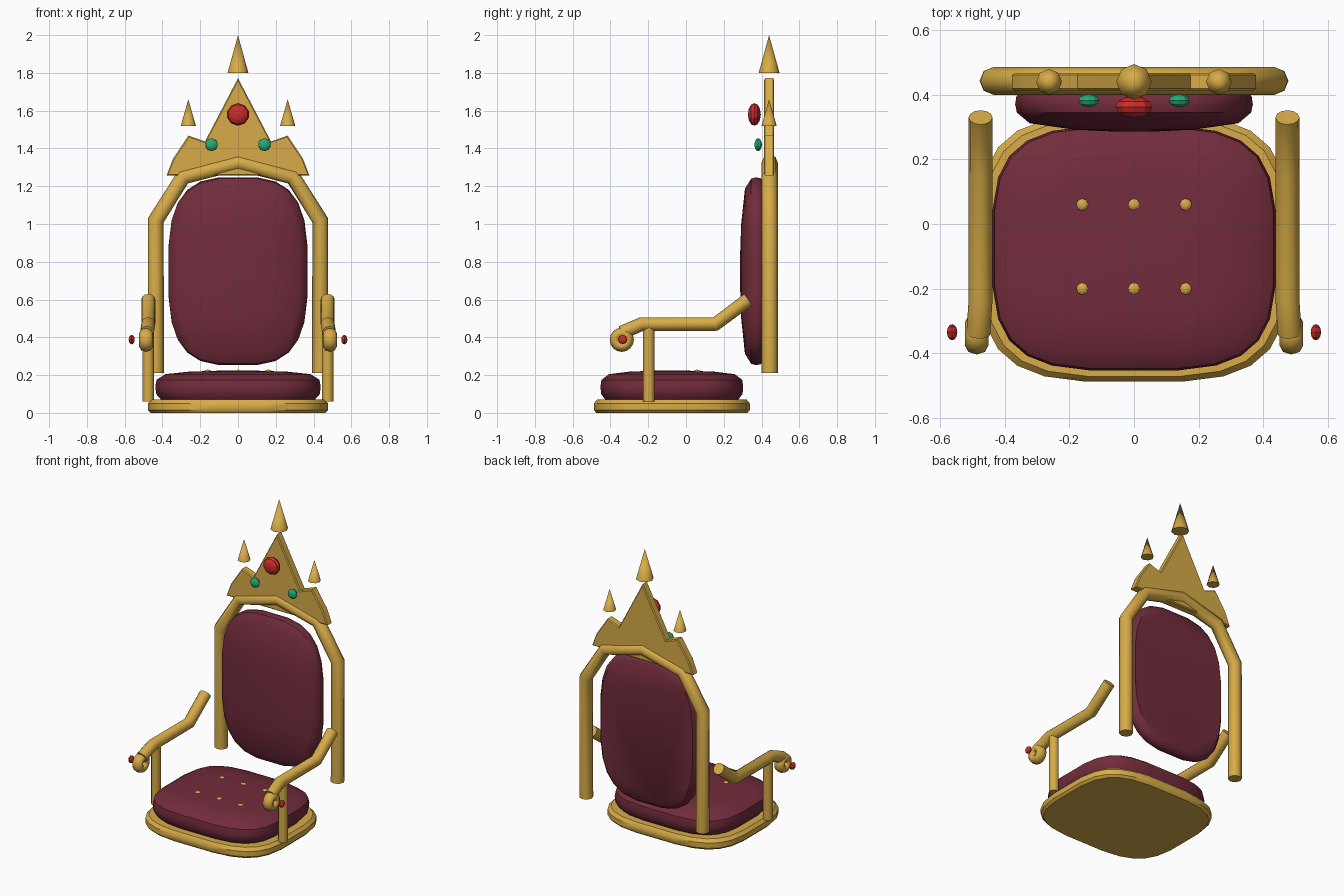
import bpy, bmesh, math
from mathutils import Vector, Matrix

cube = bpy.data.objects.get("Cube")
if cube:
    bpy.data.objects.remove(cube, do_unlink=True)


def material(name, color):
    m = bpy.data.materials.new(name)
    m.use_nodes = True
    m.diffuse_color = (*color, 1)
    m.node_tree.nodes["Principled BSDF"].inputs["Base Color"].default_value = (*color, 1)
    return m


GOLD = material("gold", (0.68, 0.41, 0.065))
VELVET = material("burgundy velvet", (0.17, 0.025, 0.045))
RUBY = material("ruby red", (0.6, 0.025, 0.025))
EMERALD = material("emerald green", (0.015, 0.42, 0.19))


def finish(obj, mat, angle=40):
    obj.data.materials.clear()
    obj.data.materials.append(mat)
    bpy.ops.object.select_all(action='DESELECT')
    obj.select_set(True)
    bpy.context.view_layer.objects.active = obj
    if angle:
        bpy.ops.object.shade_smooth_by_angle(angle=math.radians(angle))
    return obj


def from_bmesh(name, bm, mat, angle=40):
    bmesh.ops.recalc_face_normals(bm, faces=bm.faces[:])
    mesh = bpy.data.meshes.new(name)
    bm.to_mesh(mesh)
    bm.free()
    obj = bpy.data.objects.new(name, mesh)
    bpy.context.collection.objects.link(obj)
    return finish(obj, mat, angle)


def pad(name, half_x, half_y, layers, mat, power=3.5, matrix=Matrix(), sides=24):
    """Rounded-rectangle slab built from stacked (height, scale) layers."""
    bm = bmesh.new()
    rings = []
    for h, s in layers:
        ring = []
        for i in range(sides):
            a = math.tau * (i + 0.5) / sides
            c, d = math.cos(a), math.sin(a)
            x = math.copysign(abs(c) ** (2 / power), c) * half_x * s
            y = math.copysign(abs(d) ** (2 / power), d) * half_y * s
            ring.append(bm.verts.new(matrix @ Vector((x, y, h))))
        rings.append(ring)
    for lo, hi in zip(rings, rings[1:]):
        for i in range(sides):
            j = (i + 1) % sides
            bm.faces.new((lo[i], lo[j], hi[j], hi[i]))
    bm.faces.new(rings[0])
    bm.faces.new(rings[-1])
    return from_bmesh(name, bm, mat)


def tube(name, points, radius, resolution=4):
    curve = bpy.data.curves.new(name, 'CURVE')
    curve.dimensions = '3D'
    curve.bevel_depth = radius
    curve.bevel_resolution = resolution
    curve.use_fill_caps = True
    spline = curve.splines.new('POLY')
    spline.points.add(len(points) - 1)
    for p, co in zip(spline.points, points):
        p.co = (*co, 1)
    obj = bpy.data.objects.new(name, curve)
    bpy.context.collection.objects.link(obj)
    bpy.ops.object.select_all(action='DESELECT')
    obj.select_set(True)
    bpy.context.view_layer.objects.active = obj
    bpy.ops.object.convert(target='MESH')
    return finish(bpy.context.view_layer.objects.active, GOLD, 50)


def gem(name, loc, radius, depth, axis, mat, sides=10):
    """Faceted flattened sphere whose poles lie along the given axis."""
    bm = bmesh.new()
    turn = Vector((0, 0, 1)).rotation_difference(Vector(axis)).to_matrix().to_4x4()
    bmesh.ops.create_uvsphere(bm, u_segments=sides, v_segments=6, radius=1,
                              matrix=Matrix.Translation(loc) @ turn @ Matrix.Diagonal((radius, radius, depth, 1)))
    return from_bmesh(name, bm, mat, 0)


def spire(name, x, z, radius, height):
    bm = bmesh.new()
    bmesh.ops.create_cone(bm, cap_ends=True, segments=8, radius1=radius, radius2=0, depth=height,
                          matrix=Matrix.Translation((x, 0.44, z + height / 2)))
    return from_bmesh(name, bm, GOLD, 50)


# Base plinth and seat cushion
centre = Matrix.Translation((0, -0.075, 0))
pad("base", 0.48, 0.415, [(0, 0.97), (0.015, 1), (0.05, 1), (0.07, 0.96)], GOLD, matrix=centre)
pad("seat_cushion", 0.44, 0.38,
    [(0.07, 0.93), (0.1, 0.99), (0.14, 1), (0.175, 0.985), (0.205, 0.88), (0.218, 0.6), (0.224, 0.2)],
    VELVET, matrix=centre)
for i, x in enumerate((-0.16, 0, 0.16)):
    for j, y in enumerate((-0.2, 0.06)):
        gem(f"seat_button_{i}_{j}", (x, y, 0.217), 0.02, 0.012, (0, 0, 1), GOLD, 8)

# Back cushion, domed towards the front
upright = Matrix.Translation((0, 0.42, 0.75)) @ Matrix.Rotation(math.pi / 2, 4, 'X')
pad("back_cushion", 0.37, 0.5,
    [(0, 0.93), (0.025, 0.99), (0.05, 1), (0.075, 0.985), (0.108, 0.88), (0.128, 0.5), (0.134, 0.15)],
    VELVET, power=3.1, matrix=upright)

# Arched back frame
half = [(0.435, 0.21), (0.435, 1.02), (0.29, 1.25)]
arch = [(-x, 0.443, z) for x, z in half] + [(0, 0.443, 1.325)] + [(x, 0.443, z) for x, z in reversed(half)]
tube("back_frame", arch, 0.043, 2)

# Crown crest plate
right = [(0.378, 1.257), (0.344, 1.345), (0.262, 1.468), (0.175, 1.437)]
outline = right + [(0, 1.772)] + [(-x, z) for x, z in reversed(right)]
bm = bmesh.new()
face = bm.faces.new([bm.verts.new((x, 0.413, z)) for x, z in outline])
made = bmesh.ops.extrude_face_region(bm, geom=[face])["geom"]
bmesh.ops.translate(bm, vec=(0, 0.054, 0), verts=[v for v in made if isinstance(v, bmesh.types.BMVert)])
rims = [e for e in bm.edges if abs(e.verts[0].co.y - e.verts[1].co.y) < 0.001]
bmesh.ops.bevel(bm, geom=rims, offset=0.006, segments=1, affect='EDGES')
from_bmesh("crown_crest", bm, GOLD, 30)

# Spires and crest jewels
spire("centre_spire", 0, 1.8, 0.055, 0.2)
gem("crest_ruby", (0, 0.362, 1.58), 0.06, 0.034, (0, -1, 0), RUBY)
for side, s in (("left", 1), ("right", -1)):
    spire(f"{side}_spire", s * 0.263, 1.52, 0.04, 0.14)
    gem(f"{side}_emerald", (s * 0.14, 0.382, 1.42), 0.034, 0.02, (0, -1, 0), EMERALD)

    # Armrest with post, scroll and jewel
    x = s * 0.475
    tube(f"{side}_armrest", [(x, 0.33, 0.6), (x, 0.155, 0.47), (x, -0.235, 0.47),
                             (s * 0.482, -0.34, 0.425)], 0.037)
    tube(f"{side}_arm_post", [(x, -0.197, 0.06), (x, -0.197, 0.46)], 0.03)
    bpy.ops.mesh.primitive_torus_add(major_radius=0.036, minor_radius=0.028, major_segments=16,
                                     minor_segments=8, location=(s * 0.487, -0.34, 0.387),
                                     rotation=(0, math.pi / 2, 0))
    scroll = bpy.context.object
    scroll.name = f"{side}_arm_scroll"
    scroll.scale.z = 1.3
    finish(scroll, GOLD, 60)
    gem(f"{side}_arm_ruby", (s * 0.563, -0.335, 0.388), 0.025, 0.016, (s, 0, 0), RUBY, 8)
